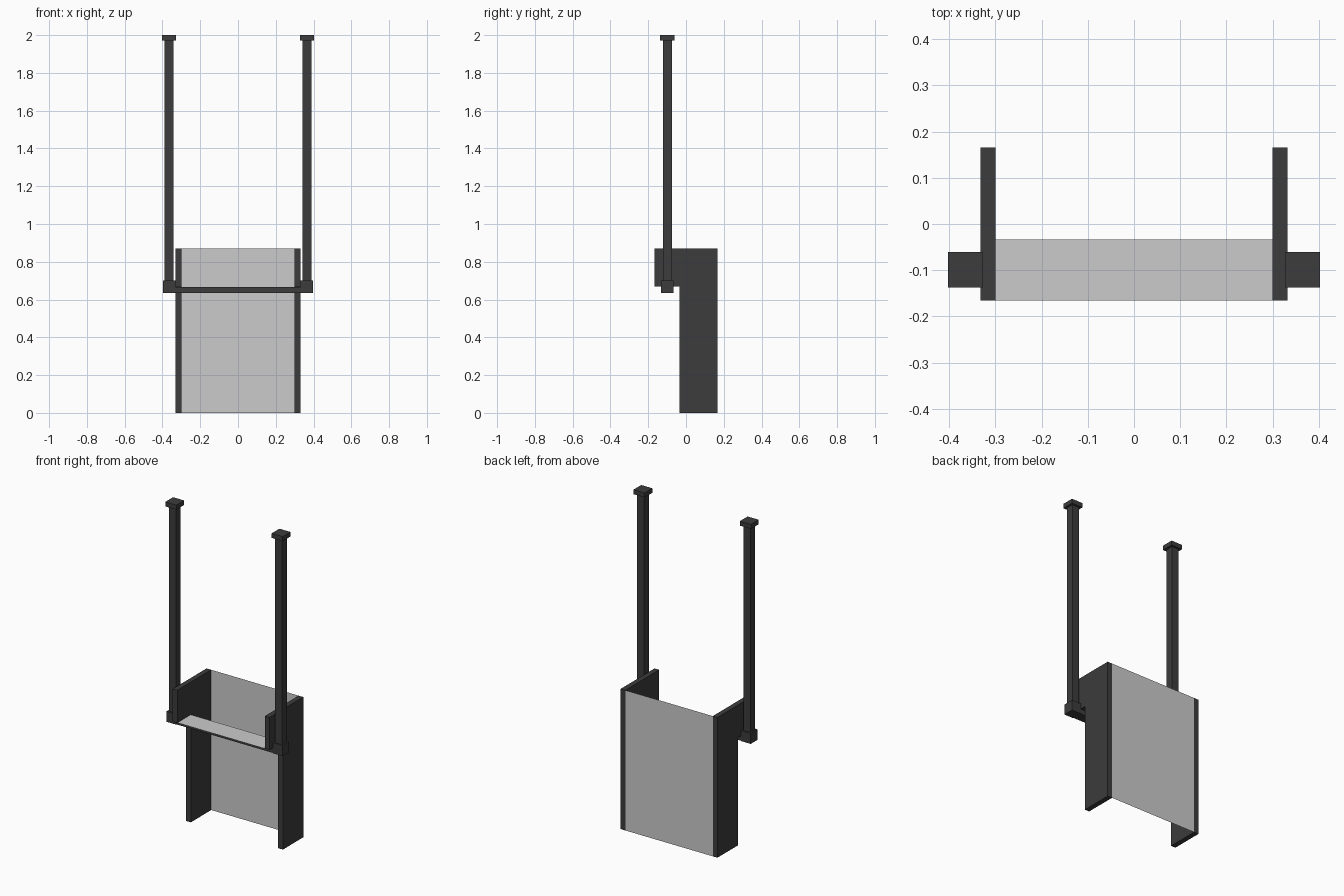
import bpy
import bmesh

cube = bpy.data.objects.get("Cube")
if cube:
    bpy.data.objects.remove(cube, do_unlink=True)


def make_material(name, value):
    mat = bpy.data.materials.new(name)
    mat.use_nodes = True
    colour = (value, value, value, 1)
    mat.diffuse_color = colour
    mat.node_tree.nodes["Principled BSDF"].inputs["Base Color"].default_value = colour
    return mat


dark = make_material("dark grey metal", 0.045)
light = make_material("light grey panel", 0.6)


def add_object(name, bm, mat):
    bmesh.ops.recalc_face_normals(bm, faces=bm.faces)
    mesh = bpy.data.meshes.new(name)
    bm.to_mesh(mesh)
    bm.free()
    mesh.materials.append(mat)
    obj = bpy.data.objects.new(name, mesh)
    bpy.context.collection.objects.link(obj)
    return obj


def box(name, low, high, mat):
    bm = bmesh.new()
    bmesh.ops.create_cube(bm, size=1)
    for v in bm.verts:
        v.co = [high[i] if v.co[i] > 0 else low[i] for i in range(3)]
    return add_object(name, bm, mat)


def sheet(name, corners, mat):
    bm = bmesh.new()
    bm.faces.new([bm.verts.new(c) for c in corners])
    return add_object(name, bm, mat)


WALL_IN, WALL_OUT = 0.30, 0.332
FRONT, BACK, LEG_FRONT = -0.166, 0.166, -0.034
SEAT, TOP = 0.668, 0.87
POST_X, POST_Y = 0.365, -0.099


def post_block(name, half, bottom, top):
    # Square block centred on a post; sx picks the side
    return box(name, (sx * POST_X - half, POST_Y - half, bottom),
               (sx * POST_X + half, POST_Y + half, top), dark)


for side, sx in (("left", 1), ("right", -1)):
    # Side wall: L-shaped profile extruded across its thickness
    profile = [(LEG_FRONT, 0), (BACK, 0), (BACK, TOP), (FRONT, TOP),
               (FRONT, SEAT), (LEG_FRONT, SEAT)]
    bm = bmesh.new()
    face = bm.faces.new([bm.verts.new((sx * WALL_IN, y, z)) for y, z in profile])
    out = bmesh.ops.extrude_face_region(bm, geom=[face])
    moved = [g for g in out["geom"] if isinstance(g, bmesh.types.BMVert)]
    bmesh.ops.translate(bm, verts=moved, vec=(sx * (WALL_OUT - WALL_IN), 0, 0))
    add_object(side + "_side_wall", bm, dark)

    # Hanging post with its foot and top cap
    post_block(side + "_post", 0.024, SEAT, 2.0)
    post_block(side + "_post_foot", 0.033, 0.635, 0.70)
    post_block(side + "_post_cap", 0.038, 1.972, 2.0)

# Cross bar joining the feet beneath the shelf
box("cross_bar", (-POST_X, POST_Y - 0.031, 0.636),
    (POST_X, POST_Y + 0.031, SEAT - 0.002), dark)

# Thin shelf and back panel between the walls
sheet("shelf", [(-WALL_IN, FRONT, SEAT), (WALL_IN, FRONT, SEAT),
                (WALL_IN, LEG_FRONT, SEAT), (-WALL_IN, LEG_FRONT, SEAT)], light)
sheet("back_panel", [(-WALL_IN, BACK, 0), (WALL_IN, BACK, 0),
                     (WALL_IN, BACK, TOP), (-WALL_IN, BACK, TOP)], light)
